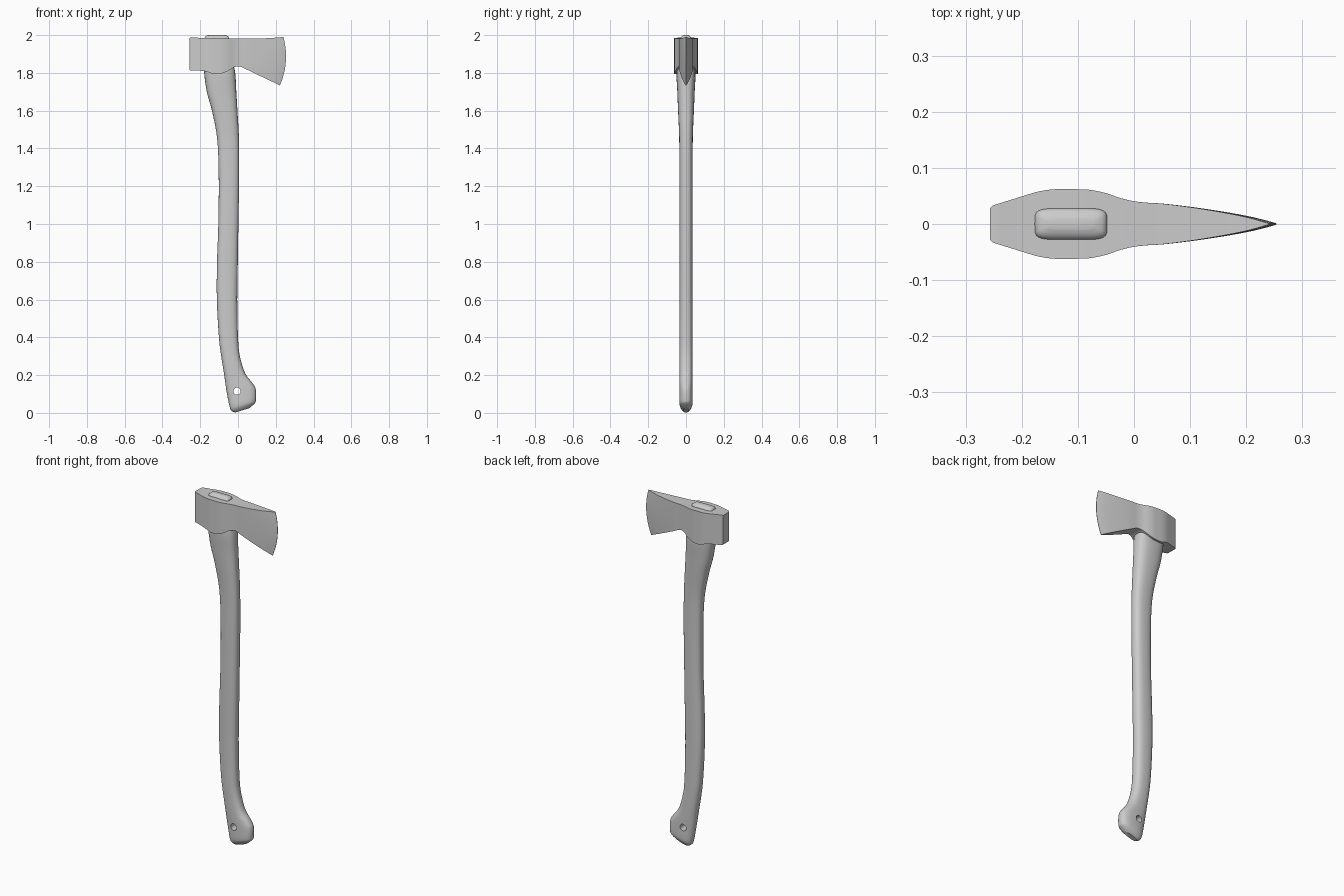
import bpy, bmesh, math

if "Cube" in bpy.data.objects:
    bpy.data.objects.remove(bpy.data.objects["Cube"])


def smooth_rows(rows, steps):
    """Catmull-Rom interpolation through rows of numbers."""
    out = []
    for i in range(len(rows) - 1):
        a, b, c, d = (rows[max(0, i - 1)], rows[i], rows[i + 1],
                      rows[min(len(rows) - 1, i + 2)])
        for s in range(steps):
            t = s / steps
            out.append([0.5 * (2 * q + (r - p) * t
                               + (2 * p - 5 * q + 4 * r - u) * t * t
                               + (3 * q - p - 3 * r + u) * t ** 3)
                        for p, q, r, u in zip(a, b, c, d)])
    out.append(list(rows[-1]))
    return out


def loft(name, rings):
    """Skin closed rings of points and cap both ends."""
    bm = bmesh.new()
    vs = [[bm.verts.new(p) for p in ring] for ring in rings]
    n = len(vs[0])
    for a, b in zip(vs, vs[1:]):
        for j in range(n):
            k = (j + 1) % n
            bm.faces.new((a[j], a[k], b[k], b[j]))
    bm.faces.new(vs[0])
    bm.faces.new(vs[-1])
    bmesh.ops.recalc_face_normals(bm, faces=bm.faces)
    me = bpy.data.meshes.new(name)
    bm.to_mesh(me)
    bm.free()
    ob = bpy.data.objects.new(name, me)
    bpy.context.collection.objects.link(ob)
    return ob


def activate(ob):
    bpy.ops.object.select_all(action='DESELECT')
    ob.select_set(True)
    bpy.context.view_layer.objects.active = ob


# Handle: back x, back z, front x, front z, half thickness, squareness
handle_rows = [
    (-.015, .002, .060, .025, .014, 2.6),
    (-.035, .012, .088, .050, .028, 2.6),
    (-.045, .035, .095, .070, .035, 2.6),
    (-.058, .100, .094, .125, .035, 2.6),
    (-.066, .150, .075, .160, .035, 2.6),
    (-.073, .200, .038, .210, .035, 2.6),
    (-.089, .300, .010, .300, .035, 2.6),
    (-.101, .400, .000, .400, .035, 2.6),
    (-.112, .600, -.004, .600, .035, 2.6),
    (-.111, .800, -.001, .800, .035, 2.6),
    (-.104, 1.00, .002, 1.00, .035, 2.6),
    (-.102, 1.25, .006, 1.25, .035, 2.6),
    (-.110, 1.45, .005, 1.45, .036, 2.6),
    (-.138, 1.60, -.003, 1.60, .042, 2.6),
    (-.165, 1.70, -.009, 1.70, .046, 2.6),
    (-.180, 1.81, -.016, 1.81, .050, 2.8),
    (-.180, 1.90, -.040, 1.90, .036, 4),
    (-.178, 1.96, -.047, 1.96, .029, 5),
    (-.177, 1.985, -.048, 1.985, .028, 5),
    (-.170, 1.995, -.055, 1.995, .021, 5),
    (-.155, 2.00, -.070, 2.00, .010, 4),
]
rings = []
for x0, z0, x1, z1, h, e in smooth_rows(handle_rows, 4):
    ring = []
    for k in range(28):
        a = 2 * math.pi * k / 28
        c, s = math.cos(a), math.sin(a)
        u = math.copysign(abs(c) ** (2 / e), c) * .5 + .5
        y = math.copysign(abs(s) ** (2 / e), s) * h
        ring.append((x0 + (x1 - x0) * u, y, z0 + (z1 - z0) * u))
    rings.append(ring)
handle = loft("handle", rings)

# Lanyard hole through the knob
bpy.ops.mesh.primitive_cylinder_add(vertices=24, radius=.019, depth=.3,
                                    location=(-.005, 0, .115),
                                    rotation=(math.pi / 2, 0, 0))
cutter = bpy.context.object
cutter.name = "hole_cutter"
cutter.hide_render = True
mod = handle.modifiers.new("hole", 'BOOLEAN')
mod.object = cutter
mod.operation = 'DIFFERENCE'
mod.solver = 'EXACT'
activate(handle)
bpy.ops.object.modifier_apply(modifier=mod.name)
bpy.data.objects.remove(cutter)

# Axe head: x, half width, bottom z, top z, amount of cutting-edge curve
head_rows = [
    (-.252, .033, 1.813, 1.988, 0),
    (-.210, .046, 1.812, 1.986, 0),
    (-.170, .058, 1.808, 1.985, 0),
    (-.140, .062, 1.797, 1.985, 0),
    (-.110, .062, 1.795, 1.985, 0),
    (-.080, .061, 1.799, 1.984, 0),
    (-.050, .055, 1.812, 1.983, 0),
    (-.020, .045, 1.830, 1.982, 0),
    (.010, .039, 1.834, 1.981, .03),
    (.050, .036, 1.816, 1.981, .15),
    (.100, .029, 1.792, 1.982, .4),
    (.150, .020, 1.768, 1.984, .65),
    (.190, .011, 1.749, 1.987, .85),
    (.222, .001, 1.733, 1.990, 1),
]
N = 12
rings = []
for x, w, zb, zt, k in [(-.257, .028, 1.816, 1.985, 0)] + smooth_rows(head_rows, 3):
    side = []
    for i in range(N + 1):
        t = i / N
        bow = k * (.018 * t + .09 * t * (1 - t))
        side.append((x + bow, w, zb + (zt - zb) * t))
    rings.append(side + [(px, -py, pz) for px, py, pz in reversed(side)])
head = loft("axe_head", rings)

for ob in (handle, head):
    activate(ob)
    bpy.ops.object.shade_smooth_by_angle(angle=math.radians(35))
